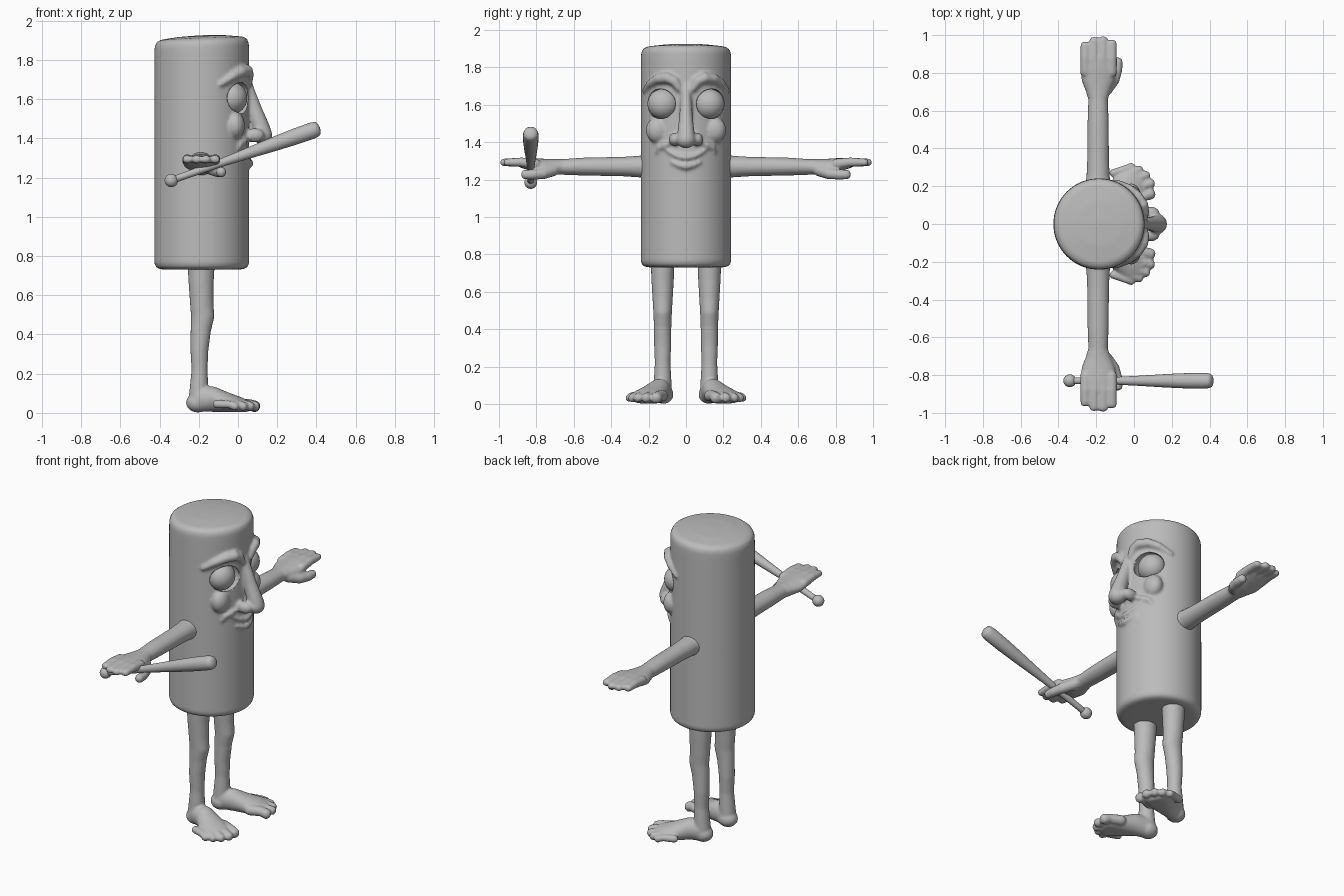
import bpy, bmesh, math
from mathutils import Vector, Matrix

if "Cube" in bpy.data.objects:
    bpy.data.objects.remove(bpy.data.objects["Cube"])

CX, R = -0.185, 0.242          # trunk axis and radius
skin = bpy.data.materials.new("plain_grey")
skin.diffuse_color = (0.5, 0.5, 0.5, 1)
skin.use_nodes = True
skin.node_tree.nodes["Principled BSDF"].inputs["Base Color"].default_value = skin.diffuse_color


def sweep(bm, pts, side, cap=0.8, n=20, floor=None):
    """Loft ellipses (x, y, z, half width along side, half height) with rounded ends."""
    P = [Vector(p[:3]) for p in pts]
    T = [(P[min(i + 1, len(P) - 1)] - P[max(i - 1, 0)]).normalized() for i in range(len(P))]
    st = []
    for k in (0, 30, 60):
        if cap:
            c = math.radians(k)
            f = max(math.sin(c), 0.08)
            st.append((P[0] - T[0] * cap * min(pts[0][3:]) * math.cos(c), T[0], pts[0][3] * f, pts[0][4] * f))
    st += [(P[i], T[i], pts[i][3], pts[i][4]) for i in range(len(P))]
    for k in (60, 30, 0):
        if cap:
            c = math.radians(k)
            f = max(math.sin(c), 0.08)
            st.append((P[-1] + T[-1] * cap * min(pts[-1][3:]) * math.cos(c), T[-1], pts[-1][3] * f, pts[-1][4] * f))
    rings = []
    for p, t, a, b in st:
        u = Vector(side)
        u = (u - t * u.dot(t)).normalized()
        v = t.cross(u)
        ring = []
        for i in range(n):
            w = 2 * math.pi * i / n
            q = p + u * a * math.cos(w) + v * b * math.sin(w)
            if floor is not None:
                q.z = max(q.z, floor)
            ring.append(bm.verts.new(q))
        rings.append(ring)
    for r0, r1 in zip(rings, rings[1:]):
        for i in range(n):
            bm.faces.new((r0[i], r0[(i + 1) % n], r1[(i + 1) % n], r1[i]))
    bm.faces.new(rings[0][::-1])
    bm.faces.new(rings[-1])


def ball(bm, c, r):
    bmesh.ops.create_uvsphere(bm, u_segments=32, v_segments=20, radius=1,
                              matrix=Matrix.Translation(c) @ Matrix.Diagonal((*r, 1)))


def make(name, bm, voxel=None, smooth=4):
    bmesh.ops.recalc_face_normals(bm, faces=bm.faces)
    for f in bm.faces:
        f.smooth = True
    me = bpy.data.meshes.new(name)
    bm.to_mesh(me)
    bm.free()
    me.materials.append(skin)
    ob = bpy.data.objects.new(name, me)
    bpy.context.collection.objects.link(ob)
    if voxel:                   # fuse the overlapping pieces into one soft skin
        m = ob.modifiers.new("fuse", 'REMESH')
        m.mode, m.voxel_size, m.use_smooth_shade = 'VOXEL', voxel, True
        m = ob.modifiers.new("soften", 'SMOOTH')
        m.factor, m.iterations = 0.5, smooth
    return ob


def front(y, off=0.0):
    return CX + math.sqrt(R * R - y * y) + off


# Trunk with nose, brows, cheeks and smile
bm = bmesh.new()
prof = [(.15, .730), (.21, .732), (.233, .742), (.242, .765), (.242, 1.2), (.241, 1.84),
        (.240, 1.875), (.232, 1.897), (.21, 1.910), (.12, 1.921), (.02, 1.925)]
sweep(bm, [(CX, 0, z, r, r) for r, z in prof], (1, 0, 0), cap=0, n=64)
for v in bm.verts:
    if v.co.z > 1.8:
        v.co.z += (v.co.x - CX) * 0.04
sweep(bm, [(.035, 0, 1.70, .032, .03), (.055, 0, 1.63, .03, .035), (.085, 0, 1.54, .036, .04),
           (.115, 0, 1.46, .045, .045), (.128, 0, 1.425, .047, .045)], (0, 1, 0))
ball(bm, (.125, 0, 1.415), (.05, .052, .047))
for s in (-1, 1):
    ball(bm, (.085, s * .06, 1.415), (.05, .032, .036))
    ball(bm, (-.015, s * .15, 1.465), (.05, .065, .07))
    sweep(bm, [(front(y, o), s * y, z, w, w) for y, z, w, o in
               ((.035, 1.685, .02, 0), (.06, 1.725, .027, .005), (.10, 1.745, .03, .012),
                (.15, 1.74, .027, .012), (.19, 1.715, .022, .008), (.222, 1.675, .014, 0))], (1, 0, 0))
    sweep(bm, [(front(y), s * y, z, w, w) for y, z, w in     # cheek fold beside the mouth
               ((.07, 1.405, .012), (.11, 1.385, .018), (.145, 1.37, .016), (.155, 1.345, .01))], (1, 0, 0))
for z0, w, span in ((1.318, .016, .11), (1.272, .018, .075)):  # upper and lower lip
    sweep(bm, [(front(y, .002), y, z0 + 4 * y * y, w * (1.15 - abs(k) / 6), w * (1.15 - abs(k) / 6))
               for k in range(-4, 5) for y in (span * k / 4,)], (1, 0, 0))
body = make("trunk_and_face", bm, .009, 3)

# Eye sockets and eyeballs
cut = bmesh.new()
for s in (-1, 1):
    ball(cut, (-.018, s * .122, 1.605), (.105, .087, .085))
socket = make("socket_cutter", cut)
socket.hide_render = True
socket.hide_viewport = True
m = body.modifiers.new("sockets", 'BOOLEAN')
m.operation, m.solver, m.object = 'DIFFERENCE', 'EXACT', socket
for s in (-1, 1):
    bm = bmesh.new()
    ball(bm, (-.03, s * .122, 1.605), (.077, .084, .081))
    make("eye_right" if s < 0 else "eye_left", bm)

for s, tag in ((-1, "right"), (1, "left")):
    # Arm, palm, four fingers and thumb
    bm = bmesh.new()
    sweep(bm, [(-.19, s * y, z, a, b) for y, z, a, b in
               ((.18, 1.27, .075, .068), (.25, 1.27, .062, .058), (.34, 1.27, .058, .052),
                (.55, 1.27, .056, .048), (.66, 1.268, .052, .042), (.71, 1.268, .068, .042),
                (.76, 1.27, .088, .042), (.83, 1.282, .094, .035), (.88, 1.29, .092, .026))], (1, 0, 0))
    for i, tip in enumerate((.95, .975, .978, .96)):
        x = -.258 + i * .047
        sweep(bm, [(x, s * .80, 1.284, .027, .028), (x, s * .88, 1.294, .027, .025),
                   (x, s * tip, 1.292, .025, .02)], (1, 0, 0))
    sweep(bm, [(-.15, s * .71, 1.25, .035, .032), (-.105, s * .765, 1.232, .03, .03),
               (-.088, s * .82, 1.227, .027, .027), (-.085, s * .862, 1.228, .025, .026)], (1, 0, 0))
    make("arm_" + tag, bm, .008, 3)

    # Leg, foot and five toes
    bm = bmesh.new()
    Y = s * .125
    sweep(bm, [(x, Y, z, a, b) for x, z, a, b in
               ((-.188, .76, .07, .064), (-.188, .66, .064, .06), (-.185, .56, .06, .054),
                (-.18, .49, .06, .05), (-.19, .42, .052, .047), (-.197, .32, .046, .046),
                (-.196, .22, .041, .042), (-.198, .15, .046, .046), (-.202, .07, .05, .05))], (1, 0, 0))
    ball(bm, (-.205, s * .122, .052), (.06, .055, .05))
    sweep(bm, [(x, s * y, z, a, b) for x, y, z, a, b in
               ((-.20, .125, .07, .052, .065), (-.13, .145, .07, .06, .065), (-.06, .18, .052, .078, .052),
                (0, .212, .04, .09, .042), (.03, .228, .035, .085, .033))],
          (-.45 * s, 1, 0), floor=.004, n=28)
    for tx, ty, r in ((.088, .16, .031), (.09, .215, .026), (.065, .258, .025), (.03, .287, .024), (-.012, .303, .022)):
        bx, by = tx - .10, ty - .035
        sweep(bm, [(bx, s * by, .045, r, r), (tx - .03, s * (ty - .01), .043, r * .9, r * .9),
                   (tx, s * ty, .032, r, r)], (0, 1, 0), floor=.004)
    make("leg_" + tag, bm, .008, 3)

# Bat held in the right hand
bm = bmesh.new()
a, b = Vector((-.34, -.83, 1.185)), Vector((.40, -.83, 1.447))
sweep(bm, [(*a.lerp(b, t), r, r) for t, r in
           ((0, .018), (.1, .018), (.35, .021), (.5, .027), (.7, .036), (.85, .041), (.97, .042), (1, .038))],
      (0, 1, 0), cap=.5, n=32)
ball(bm, a, (.034, .034, .034))
make("bat", bm)
